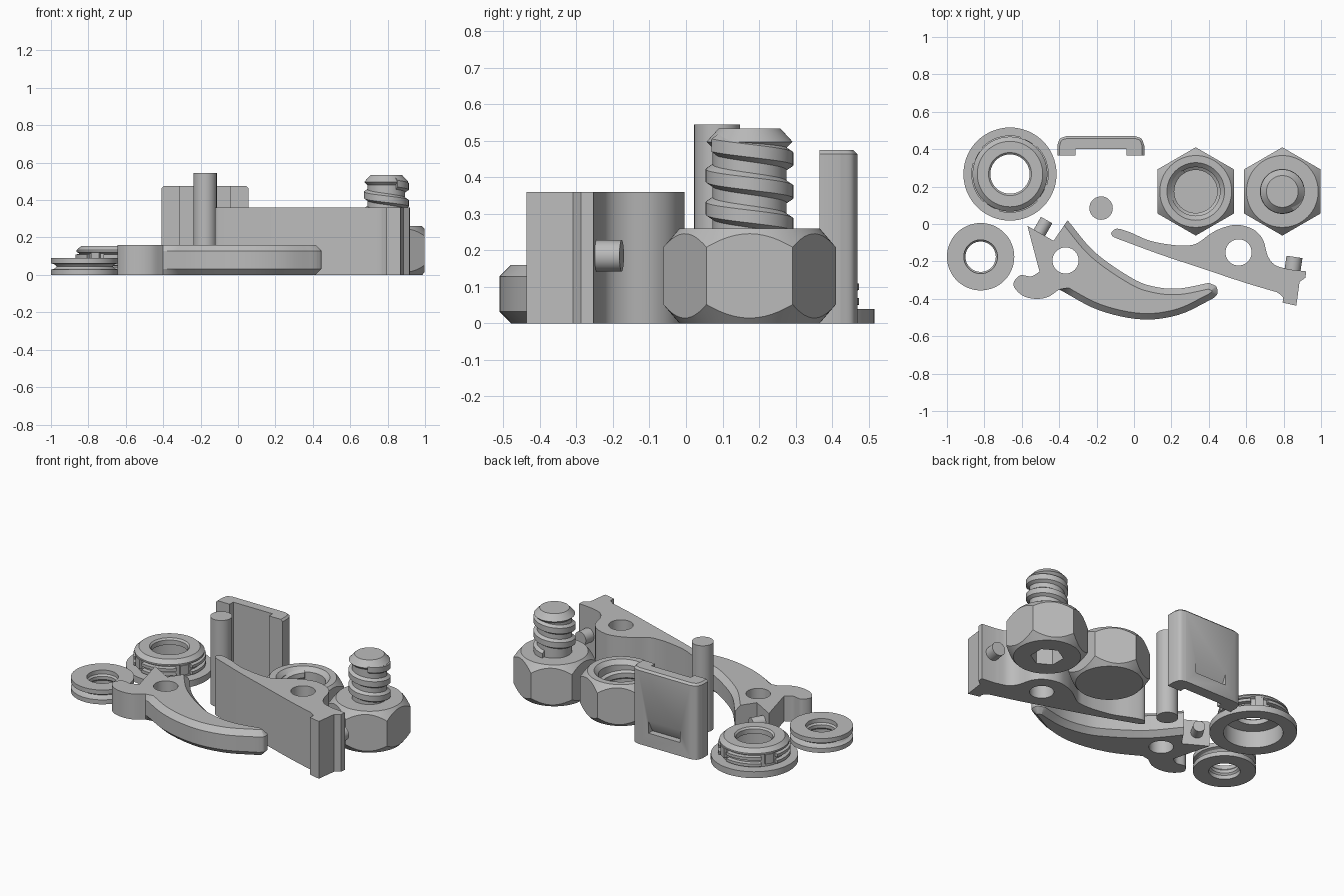
import bpy, bmesh
from math import cos, sin, radians, ceil
from mathutils import Vector

cube = bpy.data.objects.get("Cube")
if cube:
    bpy.data.objects.remove(cube)

grey = bpy.data.materials.new("plain grey")
grey.use_nodes = True
COLOUR = (0.5, 0.5, 0.5, 1)
grey.diffuse_color = COLOUR
grey.node_tree.nodes["Principled BSDF"].inputs["Base Color"].default_value = COLOUR


def finish(name, bm, location=(0, 0, 0)):
    bmesh.ops.remove_doubles(bm, verts=bm.verts, dist=1e-5)
    bmesh.ops.recalc_face_normals(bm, faces=bm.faces)
    mesh = bpy.data.meshes.new(name)
    bm.to_mesh(mesh)
    bm.free()
    mesh.materials.append(grey)
    obj = bpy.data.objects.new(name, mesh)
    obj.location = location
    bpy.context.collection.objects.link(obj)
    return obj


def lathe(name, profile, centre=(0, 0), steps=64, phase=0):
    """Revolve (radius, height) pairs; a profile starting off the axis is closed."""
    bm = bmesh.new()
    rings = []
    for i in range(steps):
        a = radians(phase + 360 * i / steps)
        rings.append([bm.verts.new((r * cos(a), r * sin(a), z)) for r, z in profile])
    count = len(profile)
    spans = count if profile[0][0] > 0 else count - 1
    for i, ring in enumerate(rings):
        after = rings[(i + 1) % steps]
        for j in range(spans):
            k = (j + 1) % count
            bm.faces.new((ring[j], after[j], after[k], ring[k]))
    return finish(name, bm, (*centre, 0))


def cylinder(name, centre, radius, low, high, steps=48, phase=0):
    profile = [(0, low), (radius, low), (radius, high), (0, high)]
    return lathe(name, profile, centre, steps, phase)


def rod(name, base, tip, radius):
    base, tip = Vector(base), Vector(tip)
    obj = cylinder(name, (0, 0), radius, 0, (tip - base).length, 32)
    obj.rotation_euler = (tip - base).to_track_quat("Z", "Y").to_euler()
    obj.location = base
    return obj


def ridge(name, centre, radii, widths, z, start, end, pitch=0):
    """Sweep a trapezoid along an arc or helix, from root radius to crest radius."""
    bm = bmesh.new()
    steps = ceil(abs(end - start) / 7.5)
    rings = []
    for i in range(steps + 1):
        turn = (end - start) * i / steps
        a = radians(start + turn)
        h = z + pitch * abs(turn) / 360
        section = [(radii[0], -widths[0]), (radii[1], -widths[1]),
                   (radii[1], widths[1]), (radii[0], widths[0])]
        rings.append([bm.verts.new((r * cos(a), r * sin(a), h + w / 2)) for r, w in section])
    for one, two in zip(rings, rings[1:]):
        for j in range(4):
            k = (j + 1) % 4
            bm.faces.new((one[j], two[j], two[k], one[k]))
    bm.faces.new(rings[0])
    bm.faces.new(rings[-1])
    return finish(name, bm, (*centre, 0))


def smooth_run(points, steps=6):
    """Catmull-Rom through the points, leaving out the last one."""
    p = [Vector(q) for q in points]
    if len(p) == 2:
        return p[:1]
    p = [2 * p[0] - p[1]] + p + [2 * p[-1] - p[-2]]
    out = []
    for a, b, c, d in zip(p, p[1:], p[2:], p[3:]):
        for i in range(steps):
            t = i / steps
            out.append(b + t * ((c - a) + t * ((2 * a - 5 * b + 4 * c - d)
                       + t * (3 * b - a - 3 * c + d))) / 2)
    return out


def prism(name, runs, height, chamfered=0, offset=0, levels=()):
    """Extrude an outline of smooth runs; chamfer the first few runs at some levels."""
    outline, limit = [], 0
    for i, run in enumerate(runs):
        outline += smooth_run(run)
        if i < chamfered:
            limit = len(outline)
    bm = bmesh.new()
    rings = [[bm.verts.new((p.x, p.y, z)) for p in outline] for z in (0, height)]
    count = len(outline)
    for i in range(count):
        j = (i + 1) % count
        bm.faces.new((rings[0][i], rings[0][j], rings[1][j], rings[1][i]))
    for ring in rings:
        bm.faces.new(ring)
    edges = [bm.edges.get((rings[s][i], rings[s][(i + 1) % count]))
             for s in levels for i in range(limit)]
    if edges:
        bm.normal_update()
        bmesh.ops.recalc_face_normals(bm, faces=bm.faces)
        bmesh.ops.bevel(bm, geom=edges, offset=offset, segments=1, affect="EDGES")
    return finish(name, bm)


def combine(obj, tool, operation="DIFFERENCE"):
    mod = obj.modifiers.new("cut", "BOOLEAN")
    mod.operation, mod.solver, mod.object = operation, "EXACT", tool
    graph = bpy.context.evaluated_depsgraph_get()
    mesh = bpy.data.meshes.new_from_object(obj.evaluated_get(graph))
    obj.modifiers.clear()
    obj.data = mesh
    bpy.data.objects.remove(tool)


# Curved claw with a pivot hole and a side peg
claw = prism("claw_lever", [
    [(-.355, .02), (-.21, -.15), (-.01, -.29), (.11, -.335), (.24, -.345), (.4, -.315)],
    [(.4, -.315), (.44, -.335), (.445, -.375), (.42, -.4)],
    [(.42, -.4), (.24, -.485), (.04, -.51), (-.19, -.46), (-.4, -.35)],
    [(-.4, -.35), (-.46, -.39), (-.53, -.4), (-.6, -.38), (-.645, -.325),
     (-.61, -.275), (-.55, -.28), (-.505, -.255)],
    [(-.505, -.255), (-.57, -.01)], [(-.57, -.01), (-.43, -.09)],
    [(-.43, -.09), (-.355, .02)]], .16, 3, .032, (0, 1))
combine(claw, cylinder("claw_hole", (-.366, -.195), .07, -.1, .5))
rod("claw_peg", (-.517, -.066, .08), (-.467, .021, .08), .035)

# Tall handle lever with a pivot hole and a side peg
lever = prism("tall_lever", [
    [(-.085, -.08), (-.115, -.065), (-.12, -.045), (-.09, -.025), (-.02, -.045),
     (.08, -.088), (.19, -.11), (.27, -.115), (.335, -.104), (.42, -.045), (.49, -.015),
     (.56, -.005), (.64, -.03), (.69, -.085), (.715, -.17), (.755, -.22), (.83, -.243)],
    [(.83, -.243), (.92, -.253)], [(.92, -.253), (.917, -.287)],
    [(.917, -.287), (.885, -.31)], [(.885, -.31), (.868, -.437)],
    [(.868, -.437), (.795, -.42)],
    [(.795, -.42), (.795, -.39), (.765, -.365)],
    [(.765, -.365), (.59, -.313), (.35, -.233), (.14, -.163), (-.085, -.08)]], .36)
combine(lever, cylinder("lever_hole", (.559, -.152), .07, -.1, .5))
rod("lever_peg", (.845, -.265, .185), (.858, -.176, .185), .043)

# Channel clip with a ramped pocket in its back
clip = prism("channel_clip", [
    [(.055, .365), (.055, .42)],
    [(.055, .42), (.04, .456), (.005, .47)],
    [(.005, .47), (-.36, .47)],
    [(-.36, .47), (-.395, .456), (-.41, .42)],
    [(-.41, .42), (-.41, .365)],
    [(-.41, .365), (-.313, .365)], [(-.313, .365), (-.313, .4)],
    [(-.313, .4), (-.04, .4)], [(-.04, .4), (-.04, .365)],
    [(-.04, .365), (.055, .365)]], .475, 5, .012, (1,))
wedge = prism("pocket_wedge", [
    [(.43, .085), (.48, .085)], [(.48, .085), (.48, .18)],
    [(.48, .18), (.43, .085)]], .22)
for v in wedge.data.vertices:
    v.co = (v.co.z - .288, v.co.x, v.co.y)
wedge.data.flip_normals() if wedge.data.polygons[0].normal.z > 0 else None
combine(clip, wedge)

# Loose round pin
cylinder("round_pin", (-.176, .085), .0625, 0, .545)

# Chamfered hexagon blocks shared by the nut and the bolt
NUT, BOLT = (.33, .174), (.793, .174)
CHAMFER = [(0, 0), (.192, 0), (.245, .062), (.245, .198), (.192, .26), (0, .26)]


def hexagon(name, centre):
    body = cylinder(name, centre, .236, 0, .26, 6, 30)
    combine(body, lathe("chamfer_tool", CHAMFER, centre), "INTERSECT")
    return body


nut = hexagon("hex_nut", NUT)
combine(nut, lathe("nut_bore", [(0, .04), (.13, .04), (.13, .235), (.155, .261),
                                (.155, .3), (0, .3)], NUT))
ridge("nut_thread", NUT, (.134, .115), (.06, .03), .07, 0, -600, .09)

head = hexagon("bolt_head", BOLT)
combine(head, cylinder("socket", BOLT, .095, -.1, .1, 6, 30))
lathe("bolt_shaft", [(0, .24), (.101, .24), (.101, .48), (.118, .497),
                     (.085, .533), (0, .533)], BOLT)
ridge("bolt_thread", BOLT, (.097, .12), (.065, .035), .27, 90, -780, .09)

# Grooved ring
lathe("grooved_ring", [
    (.09, 0), (.18, 0), (.18, .028), (.16, .034), (.15, .045), (.16, .056), (.18, .062),
    (.18, .09), (.09, .09), (.09, .065), (.081, .055), (.081, .035), (.09, .025)],
    (-.82, -.175))

# Flanged bushing with interrupted ridges and small locking blocks
BUSH = (-.663, .267)
lathe("flanged_bushing", [
    (.17, 0), (.249, 0), (.249, .04), (.185, .04), (.185, .115), (.2, .122), (.2, .132),
    (.175, .155), (.115, .155), (.105, .145), (.105, .115), (.17, .105)], BUSH)
for quarter in range(4):
    gap = 60 + 90 * quarter
    for z in (.06, .1):
        ridge("bushing_ridge", BUSH, (.18, .207), (.026, .018), z, gap + 14, gap + 76)
    ridge("bushing_block", BUSH, (.18, .203), (.06, .06), .09, gap - 7, gap + 7)

# Smooth round surfaces, keeping edges crisp
bpy.ops.object.select_all(action="DESELECT")
for obj in bpy.context.collection.objects:
    if obj.type == "MESH" and grey.name in obj.data.materials:
        obj.select_set(True)
        bpy.context.view_layer.objects.active = obj
bpy.ops.object.shade_smooth_by_angle(angle=radians(30))
